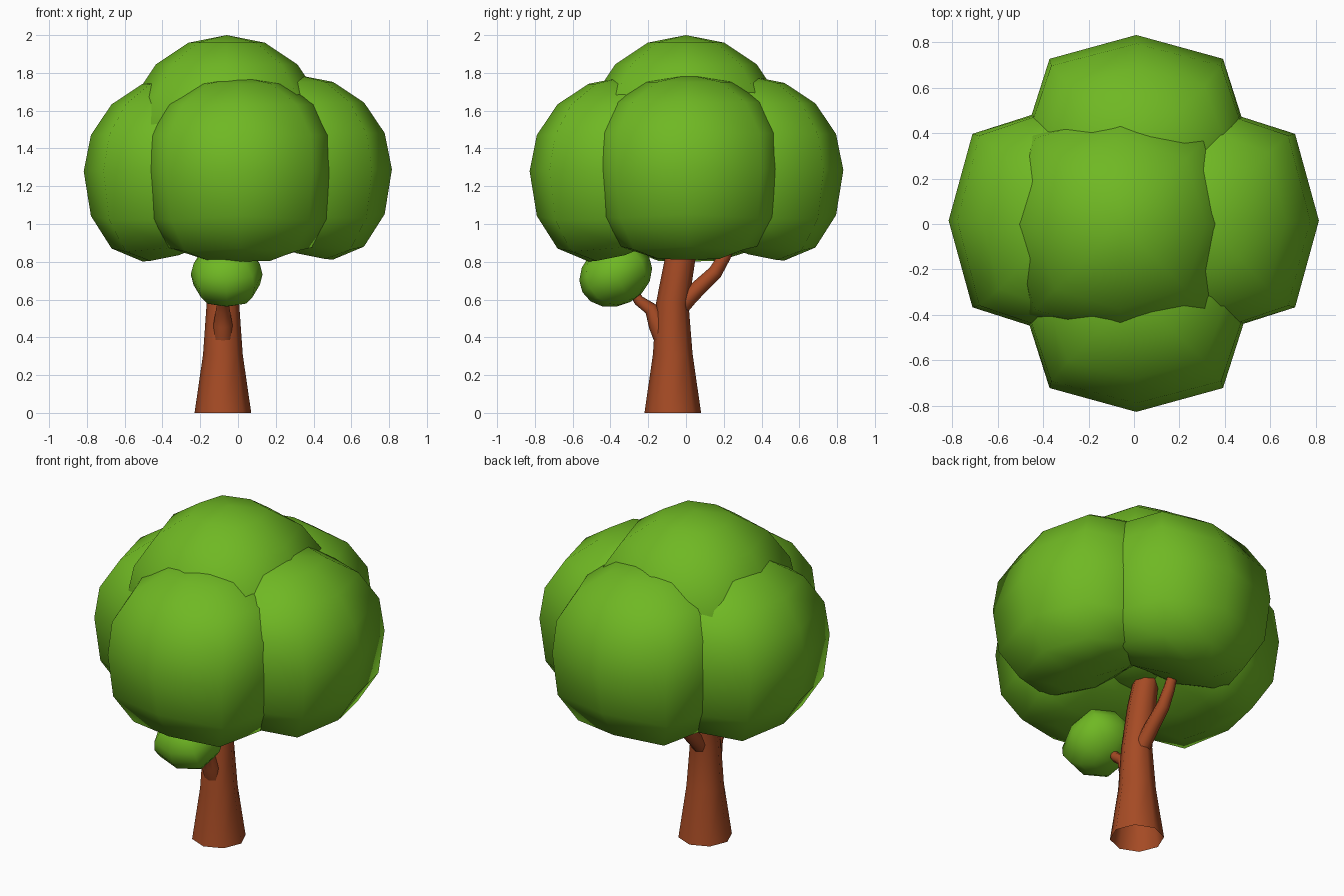
import bpy, bmesh, math
from mathutils import Vector, Matrix

if "Cube" in bpy.data.objects:
    bpy.data.objects.remove(bpy.data.objects["Cube"])


def material(name, rgb):
    m = bpy.data.materials.new(name)
    m.diffuse_color = (*rgb, 1)
    m.use_nodes = True
    m.node_tree.nodes["Principled BSDF"].inputs["Base Color"].default_value = m.diffuse_color
    return m


LEAF = material("leaf green", (0.16, 0.48, 0.017))
BARK = material("bark brown", (0.38, 0.07, 0.018))


def finish(bm, name, mat, angle):
    me = bpy.data.meshes.new(name)
    bm.to_mesh(me)
    bm.free()
    me.materials.append(mat)
    ob = bpy.data.objects.new(name, me)
    bpy.context.collection.objects.link(ob)
    bpy.ops.object.select_all(action='DESELECT')
    ob.select_set(True)
    bpy.context.view_layer.objects.active = ob
    bpy.ops.object.shade_smooth_by_angle(angle=math.radians(angle))
    return ob


def blob(name, centre, size, turn=None, droop=False, bulge=(1.09, 1.09)):
    """Eight-sided leaf ball, squared in plan; droop swells the lower outer (+x) side."""
    bm = bmesh.new()
    bmesh.ops.create_uvsphere(bm, u_segments=8, v_segments=8, radius=1)
    for v in bm.verts:
        x, y, z = v.co
        corner = abs(abs(x) - abs(y)) < 0.01
        if corner:
            v.co.x *= bulge[0]
            v.co.y *= bulge[1]
        if droop:
            v.co.y *= 1 + (0.16 * z if z > 0 else -0.1 * z)
            if z < 0:
                v.co.z *= 0.89 + 0.38 * x + 0.5 * y * y
    mat = Matrix.Translation(centre) @ (turn or Matrix()) @ Matrix.Diagonal((*size, 1))
    bmesh.ops.transform(bm, matrix=mat, verts=bm.verts)
    return finish(bm, name, LEAF, 80)


def limb(name, points, sides):
    """Open tapered tube in the x = -0.08 plane; points are (y, z, radius)."""
    bm = bmesh.new()
    loops = []
    for i, (y, z, r) in enumerate(points):
        a = points[max(i - 1, 0)]
        b = points[min(i + 1, len(points) - 1)]
        d = Vector((0, b[0] - a[0], b[1] - a[1])).normalized()
        if z == 0:
            d = Vector((0, 0, 1))
        side = Vector((1, 0, 0))
        up = d.cross(side)
        c = Vector((-0.08, y, z))
        loops.append([bm.verts.new(c + side * r * math.cos(t) + up * r * math.sin(t))
                      for t in (2 * math.pi * k / sides for k in range(sides))])
    for lo, hi in zip(loops, loops[1:]):
        for k in range(sides):
            n = (k + 1) % sides
            bm.faces.new((lo[k], lo[n], hi[n], hi[k]))
    return finish(bm, name, BARK, 60)


# Trunk and branches
limb("trunk", [(-0.07, 0, 0.15), (-0.07, 0.31, 0.105), (-0.072, 0.58, 0.086),
               (-0.03, 0.82, 0.08), (0.01, 0.98, 0.07)], 8)
limb("back_branch", [(-0.05, 0.54, 0.05), (0.01, 0.605, 0.045), (0.07, 0.665, 0.042),
                     (0.155, 0.745, 0.038), (0.205, 0.83, 0.033), (0.25, 0.93, 0.025)], 8)
limb("front_branch", [(-0.11, 0.38, 0.055), (-0.15, 0.47, 0.05), (-0.185, 0.55, 0.036),
                      (-0.25, 0.595, 0.028), (-0.277, 0.64, 0.026), (-0.29, 0.72, 0.022)], 8)

# Four side leaf balls, each turned so its local +x points outward
for name, centre, degrees in (
        ("right_leaves", (0.31, 0.015, 1.29), 0),
        ("back_leaves", (0.01, 0.328, 1.285), 90),
        ("left_leaves", (-0.312, 0.015, 1.28), 180),
        ("front_leaves", (0.01, -0.323, 1.28), 270)):
    blob(name, centre, (0.505, 0.51, 0.5), droop=True, bulge=(1.12, 1.06),
         turn=Matrix.Rotation(math.radians(degrees), 4, 'Z'))

# Crown and the small tuft on the front branch
blob("top_leaves", (-0.06, 0.0, 1.47), (0.53, 0.53, 0.53))
blob("small_leaves", (-0.06, -0.372, 0.733), (0.19, 0.2, 0.165),
     turn=Matrix.Rotation(math.radians(28), 4, 'X'))
